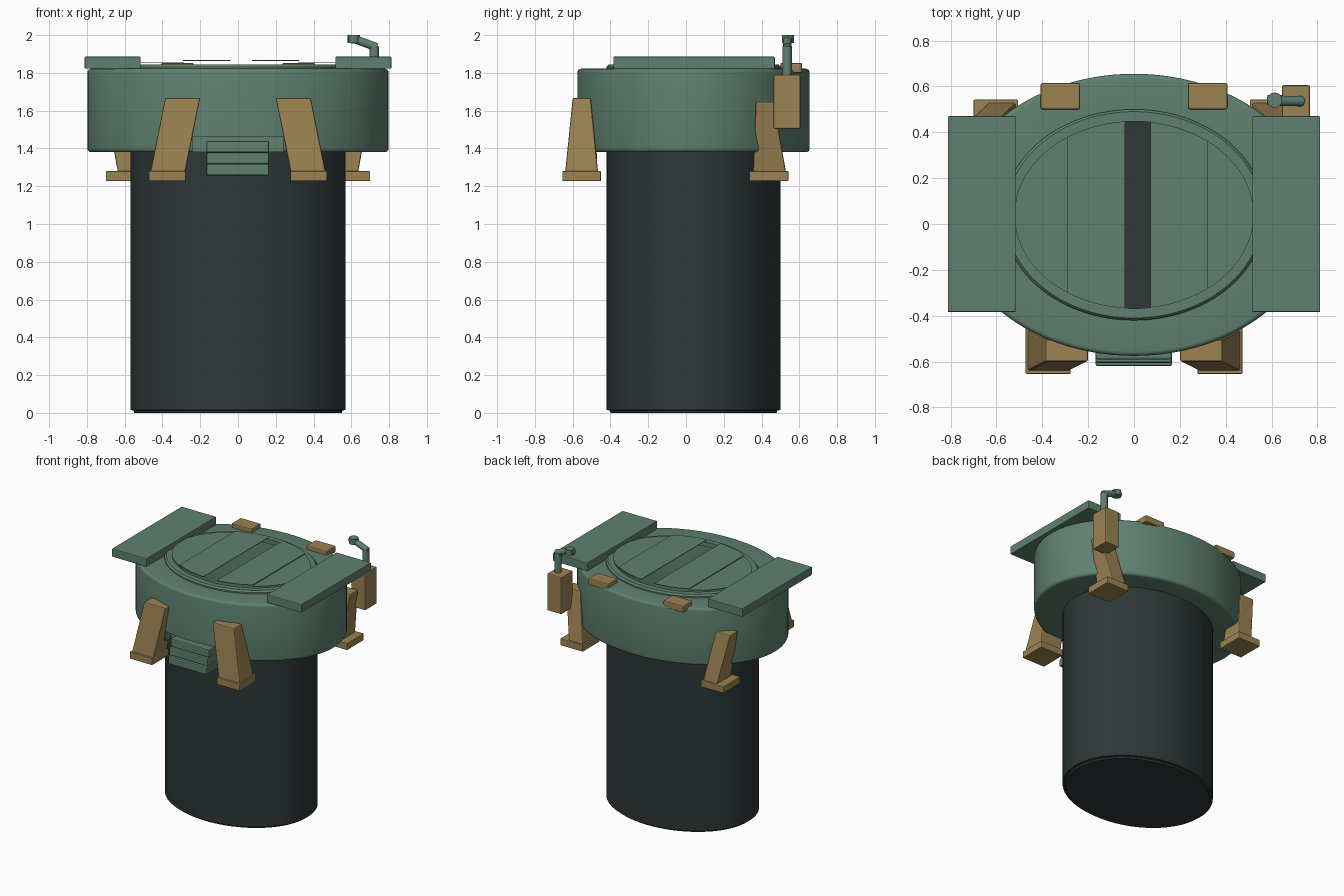
import bpy, bmesh, math
from mathutils import Vector

cube = bpy.data.objects.get("Cube")
if cube:
    bpy.data.objects.remove(cube, do_unlink=True)

CY = 0.04   # centre line of the elliptical parts
SEG = 96


def material(name, rgb):
    m = bpy.data.materials.new(name)
    m.use_nodes = True
    color = (*rgb, 1)
    m.diffuse_color = color
    bsdf = next(n for n in m.node_tree.nodes if n.type == 'BSDF_PRINCIPLED')
    bsdf.inputs["Base Color"].default_value = color
    return m


GREEN = material("sage green", (0.115, 0.22, 0.162))
GOLD = material("ochre", (0.33, 0.225, 0.085))
DARK = material("charcoal", (0.027, 0.038, 0.038))


def finish(name, bm, mat, bevel=0):
    bmesh.ops.recalc_face_normals(bm, faces=bm.faces)
    me = bpy.data.meshes.new(name)
    bm.to_mesh(me)
    bm.free()
    ob = bpy.data.objects.new(name, me)
    bpy.context.collection.objects.link(ob)
    me.materials.append(mat)
    if bevel:
        mod = ob.modifiers.new("bevel", 'BEVEL')
        mod.width = bevel
        mod.segments = 2
    return ob


def smooth(ob):
    bpy.ops.object.select_all(action='DESELECT')
    ob.select_set(True)
    bpy.context.view_layer.objects.active = ob
    bpy.ops.object.shade_smooth_by_angle(angle=math.radians(35))


def oval_loft(name, rings, mat, ring=False, cap=False):
    """Bridge ellipses given as (x radius, y radius, z)."""
    bm = bmesh.new()
    loops = []
    for rx, ry, z in rings:
        loops.append([bm.verts.new((rx * math.cos(a), CY + ry * math.sin(a), z))
                      for a in (math.tau * i / SEG for i in range(SEG))])
    pairs = list(zip(loops, loops[1:]))
    if ring:
        pairs.append((loops[-1], loops[0]))
    for lo, hi in pairs:
        for i in range(SEG):
            j = (i + 1) % SEG
            bm.faces.new((lo[i], lo[j], hi[j], hi[i]))
    if cap:
        bm.faces.new(loops[0])
    return finish(name, bm, mat)


def taper(name, low, high, mat, bevel=0.008):
    """Box between two rectangles given as (x0, x1, y0, y1, z)."""
    bm = bmesh.new()
    a, b = [[bm.verts.new(p) for p in ((x0, y0, z), (x1, y0, z), (x1, y1, z), (x0, y1, z))]
            for x0, x1, y0, y1, z in (low, high)]
    bm.faces.new(a)
    bm.faces.new(b)
    for i in range(4):
        j = (i + 1) % 4
        bm.faces.new((a[i], a[j], b[j], b[i]))
    return finish(name, bm, mat, bevel)


def box(name, x0, x1, y0, y1, z0, z1, mat, bevel=0.008):
    return taper(name, (x0, x1, y0, y1, z0), (x0, x1, y0, y1, z1), mat, bevel)


def rod(name, p, q, r, mat):
    p, q = Vector(p), Vector(q)
    bm = bmesh.new()
    bmesh.ops.create_cone(bm, cap_ends=True, segments=20, radius1=r, radius2=r,
                          depth=(q - p).length)
    bm.transform((q - p).to_track_quat('Z', 'Y').to_matrix().to_4x4())
    bmesh.ops.translate(bm, verts=bm.verts, vec=(p + q) / 2)
    smooth(finish(name, bm, mat))


def side_x(s, x0, x1):
    return (x0, x1) if s > 0 else (-x1, -x0)


# Hollow shaft, closed at the bottom
smooth(oval_loft("shaft", [(0.55, 0.44, 0), (0.553, 0.443, 0.012), (0.57, 0.46, 0.016),
                           (0.57, 0.46, 1.815)], DARK, cap=True))

# Wide oval head with rounded edges
RX, RY, Z0, Z1, R = 0.797, 0.615, 1.38, 1.822, 0.02
edge = [(R * math.sin(t), R * math.cos(t)) for t in (math.pi / 8 * k for k in range(5))]
outer = [(RX - R + s, RY - R + s, Z0 + R - c) for s, c in edge]
outer += [(RX - R + s, RY - R + s, Z1 - R + c) for s, c in reversed(edge)]
head = oval_loft("head", [(0.566, 0.456, Z0)] + outer + [(0.566, 0.456, Z1)], GREEN, ring=True)

# Recess behind the step
cutter = box("recess_cutter", -0.24, 0.24, -0.8, -0.475, 1.3, 1.46, GREEN, 0)
cutter.hide_render = True
cutter.hide_viewport = True
cut = head.modifiers.new("recess", 'BOOLEAN')
cut.operation = 'DIFFERENCE'
cut.solver = 'EXACT'
cut.object = cutter
smooth(head)

# Raised collar round the hatch
smooth(oval_loft("collar", [(0.572, 0.46, 1.81), (0.572, 0.46, 1.832), (0.56, 0.45, 1.845),
                            (0.518, 0.408, 1.845), (0.518, 0.408, 1.81)], GREEN, ring=True))


# Thin hatch panels: vertical slices of an oval
def hatch(name, x0, x1, z):
    n = 24
    xs = [x0 + (x1 - x0) * i / n for i in range(n + 1)]
    half = [(x, 0.408 * math.sqrt(max(0, 1 - (x / 0.522) ** 2))) for x in xs]
    bm = bmesh.new()
    rim = [(x, CY + h) for x, h in half] + [(x, CY - h) for x, h in reversed(half)]
    face = bm.faces.new([bm.verts.new((x, y, z)) for x, y in rim])
    bmesh.ops.remove_doubles(bm, verts=bm.verts, dist=0.0001)
    ext = bmesh.ops.extrude_face_region(bm, geom=bm.faces[:])
    for v in ext["geom"]:
        if isinstance(v, bmesh.types.BMVert):
            v.co.z += 0.004
    finish(name, bm, GREEN)


hatch("hatch_outer_right", -0.52, -0.285, 1.854)
hatch("hatch_inner_right", -0.29, -0.04, 1.864)
hatch("hatch_inner_left", 0.073, 0.322, 1.864)
hatch("hatch_outer_left", 0.317, 0.52, 1.854)

for s, side in ((1, "left"), (-1, "right")):
    # Overhanging side plates
    box("side_plate_" + side, *side_x(s, 0.516, 0.812), -0.384, 0.47, 1.822, 1.886, GREEN, 0.005)

    # Front legs splay outwards to their feet
    taper("front_leg_" + side, (*side_x(s, 0.28, 0.465), -0.64, -0.465, 1.27),
          (*side_x(s, 0.2, 0.385), -0.6, -0.505, 1.668), GOLD)
    box("front_foot_" + side, *side_x(s, 0.277, 0.472), -0.654, -0.45, 1.227, 1.28, GOLD, 0.005)

    # Back legs lean out towards the top
    taper("back_leg_" + side, (*side_x(s, 0.515, 0.635), 0.355, 0.53, 1.27),
          (*side_x(s, 0.58, 0.705), 0.37, 0.465, 1.647), GOLD)
    box("back_foot_" + side, *side_x(s, 0.505, 0.7), 0.335, 0.542, 1.227, 1.28, GOLD, 0.005)

    # Pads on the rear of the head
    box("rear_pad_" + side, *side_x(s, 0.235, 0.407), 0.5, 0.615, 1.8, 1.853, GOLD)

# Front step made of three slats
for i in range(3):
    top = 1.44 - 0.061 * i
    box("step_slat_%d" % (i + 1), -0.167, 0.165, -0.47, -0.59 - 0.015 * i, top - 0.062, top, GREEN)

# Periscope on its box
box("periscope_box", 0.645, 0.767, 0.463, 0.605, 1.503, 1.79, GOLD)
elbow = (0.722, 0.535, 1.94)
rod("periscope_post", (0.722, 0.535, 1.78), elbow, 0.025, GREEN)
rod("periscope_arm", (0.735, 0.535, 1.935), (0.62, 0.538, 1.978), 0.022, GREEN)
rod("periscope_head", (0.582, 0.54, 1.98), (0.645, 0.54, 1.976), 0.022, GREEN)
rod("periscope_cap", (0.613, 0.54, 1.957), (0.613, 0.54, 2.0), 0.033, GREEN)
